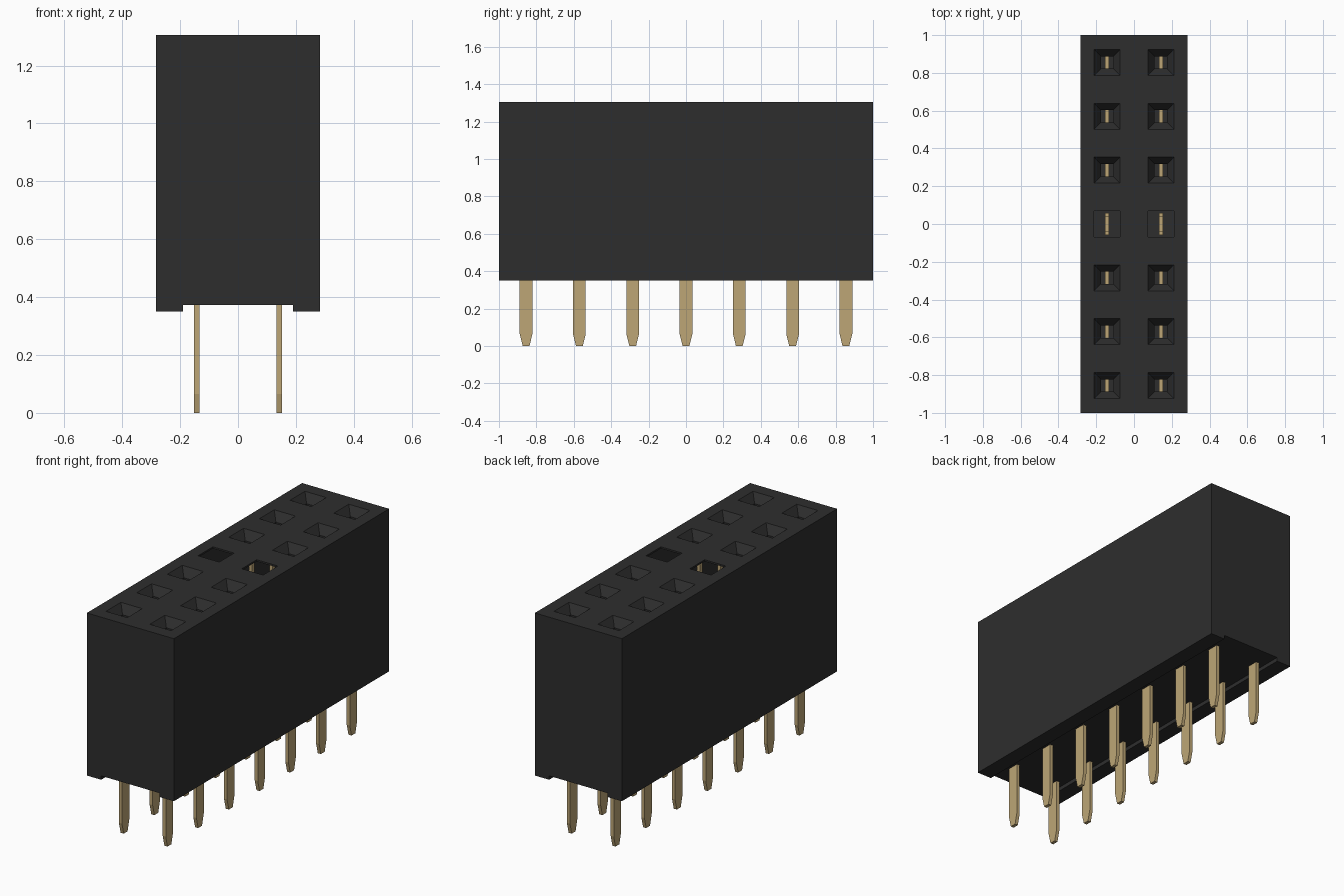
import bpy
import bmesh

PITCH = 0.285
COL_X = PITCH / 2
TOP, BASE = 1.306, 0.35
ROWS = range(-3, 4)

cube = bpy.data.objects.get("Cube")
if cube:
    bpy.data.objects.remove(cube, do_unlink=True)


def material(name, rgb, roughness):
    mat = bpy.data.materials.new(name)
    mat.use_nodes = True
    mat.diffuse_color = (*rgb, 1)
    node = mat.node_tree.nodes["Principled BSDF"]
    node.inputs["Base Color"].default_value = (*rgb, 1)
    node.inputs["Roughness"].default_value = roughness
    return mat


plastic = material("black plastic", (0.027, 0.027, 0.027), 0.6)
gold = material("gold metal", (0.51, 0.38, 0.18), 0.5)


def finish(name, bm, mat):
    bmesh.ops.recalc_face_normals(bm, faces=bm.faces)
    mesh = bpy.data.meshes.new(name)
    bm.to_mesh(mesh)
    bm.free()
    mesh.materials.append(mat)
    obj = bpy.data.objects.new(name, mesh)
    bpy.context.collection.objects.link(obj)
    return obj


def square_loft(bm, x, y, sections):
    """Stack of rectangles given as (z, half x, half y), closed at both ends."""
    rings = [[bm.verts.new((x + sx * hx, y + sy * hy, z))
              for sx, sy in ((-1, -1), (1, -1), (1, 1), (-1, 1))]
             for z, hx, hy in sections]
    for low, high in zip(rings, rings[1:]):
        for i in range(4):
            j = (i + 1) % 4
            bm.faces.new((low[i], low[j], high[j], high[i]))
    bm.faces.new(rings[0])
    bm.faces.new(rings[-1])


def box(name, hx, hy, z0, z1):
    bm = bmesh.new()
    square_loft(bm, 0, 0, [(z0, hx, hy), (z1, hx, hy)])
    return finish(name, bm, plastic)


def cut(target, cutter):
    cutter.hide_render = True
    mod = target.modifiers.new("cut", 'BOOLEAN')
    mod.operation, mod.solver, mod.object = 'DIFFERENCE', 'EXACT', cutter
    bpy.context.view_layer.objects.active = target
    bpy.ops.object.modifier_apply(modifier=mod.name)
    bpy.data.objects.remove(cutter, do_unlink=True)


# Housing with a channel underneath and a hollow core
housing = box("housing", 0.283, 1.0, BASE, TOP)
cut(housing, box("channel_cutter", 0.19, 1.1, BASE - 0.1, 0.373))
cut(housing, box("core_cutter", 0.25, 0.965, 0.45, TOP - 0.07))
cut(housing, box("middle_recess_cutter", 0.25, 0.2, 1.1, TOP - 0.01))

# Funnel sockets, with the middle pair opening straight into the core
bm = bmesh.new()
for row in ROWS:
    for side in (-1, 1):
        if row == 0:
            profile = [(1.2, 0.069), (1.35, 0.069)]
        else:
            profile = [(1.2, 0.033), (TOP - 0.05, 0.033), (TOP, 0.069), (1.35, 0.069)]
        square_loft(bm, side * COL_X, row * PITCH, [(z, h, h) for z, h in profile])
cut(housing, finish("socket_cutter", bm, plastic))

# Flat contacts: tapered tail below, two-tine fork inside the housing
HALF_OUTLINE = [(0.018, 0), (0.034, 0.065), (0.034, 0.5), (0.058, 0.54),
                (0.058, 1.2), (0.036, 1.2), (0.036, 0.62)]
outline = HALF_OUTLINE + [(-y, z) for y, z in reversed(HALF_OUTLINE)]


def contact(name, x, y):
    bm = bmesh.new()
    face = bm.faces.new([bm.verts.new((x - 0.01, y + dy, z)) for dy, z in outline])
    out = bmesh.ops.extrude_face_region(bm, geom=[face])
    moved = [v for v in out["geom"] if isinstance(v, bmesh.types.BMVert)]
    bmesh.ops.translate(bm, verts=moved, vec=(0.02, 0, 0))
    finish(name, bm, gold)


for side, label in ((-1, "right"), (1, "left")):
    for row in ROWS:
        contact(f"{label}_contact_{row + 4}", side * COL_X, row * PITCH)
